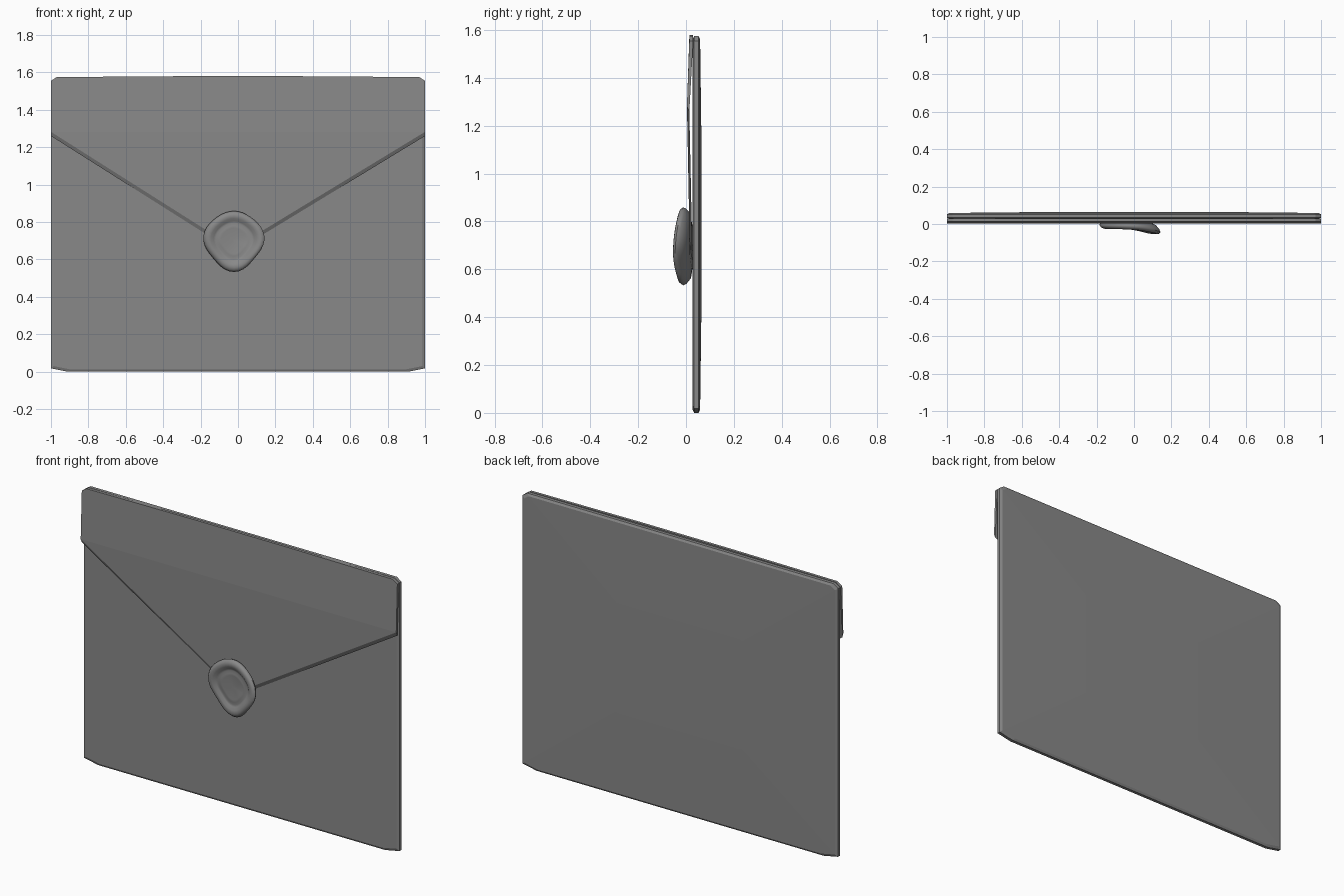
import bpy, bmesh, math

cube = bpy.data.objects.get("Cube")
if cube:
    bpy.data.objects.remove(cube)

paper_grey = bpy.data.materials.new("paper grey")
paper_grey.use_nodes = True
GREY = (0.25, 0.25, 0.25, 1)
paper_grey.diffuse_color = GREY
paper_grey.node_tree.nodes["Principled BSDF"].inputs["Base Color"].default_value = GREY


def loft(name, rings, smooth=0):
    """Bridge closed rings of points in order and cap both ends."""
    bm = bmesh.new()
    loops = [[bm.verts.new(p) for p in ring] for ring in rings]
    for a, b in zip(loops, loops[1:]):
        for i in range(len(a)):
            j = (i + 1) % len(a)
            bm.faces.new((a[i], a[j], b[j], b[i]))
    caps = [bm.faces.new(loops[0]), bm.faces.new(loops[-1])]
    return finish(name, bm, smooth)


def finish(name, bm, smooth=0):
    bmesh.ops.recalc_face_normals(bm, faces=bm.faces)
    mesh = bpy.data.meshes.new(name)
    bm.to_mesh(mesh)
    bm.free()
    mesh.materials.append(paper_grey)
    obj = bpy.data.objects.new(name, mesh)
    bpy.context.collection.objects.link(obj)
    if smooth:
        bpy.context.view_layer.objects.active = obj
        obj.select_set(True)
        bpy.ops.object.shade_smooth_by_angle(angle=math.radians(smooth))
        obj.select_set(False)
    return obj


def mirrored(half):
    """Close a right-hand outline with its reflection."""
    return half + [(-x, z) for x, z in reversed(half)]


# Envelope pouch: clipped corners, thin rounded rim, slightly puffed back
outline = mirrored([(0.91, 0.0), (1.0, 0.018), (1.0, 1.555), (0.97, 1.575)])
mid = 0.79
body_rings = [(0.028, 0.985), (0.034, 1.0), (0.052, 1.0), (0.059, 0.985), (0.065, 0.4)]
loft("envelope_body",
     [[(x * s, y, mid + (z - mid) * s) for x, z in outline] for y, s in body_rings])

# Closing flap: folds at the top, bows forward, narrows to a tip with a bevelled edge
bm = bmesh.new()


def flap_sheet(depths, lift):
    top_y, fold_y, tip_y = depths
    points = [(0.27, top_y, 1.58), (0.97, top_y, 1.575), (1.0, top_y, 1.555),
              (1.0, fold_y, 1.26 + lift), (-0.02, tip_y, 0.64 + lift),
              (-1.0, fold_y, 1.26 + lift), (-1.0, top_y, 1.555),
              (-0.97, top_y, 1.575), (-0.27, top_y, 1.58)]
    v = [bm.verts.new(p) for p in points]
    bm.faces.new((v[3], v[4], v[5]))
    bm.faces.new((v[0], v[1], v[2], v[3], v[5], v[6], v[7], v[8]))
    return v


front = flap_sheet((0.014, 0.004, 0.016), 0.022)
back = flap_sheet((0.03, 0.014, 0.027), 0)
for i in range(len(front)):
    j = (i + 1) % len(front)
    bm.faces.new((front[i], front[j], back[j], back[i]))
finish("envelope_flap", bm)

# Wax seal: uneven pressed disc with a thick rim, tilted out on its left side
# Profile pairs are radius fraction and depth, from the underside to the pressed centre
profile = [(0.05, 0.025), (0.55, 0.024), (0.85, 0.012), (0.97, -0.006), (1.0, -0.018),
           (0.95, -0.029), (0.86, -0.034), (0.75, -0.03), (0.66, -0.019),
           (0.59, -0.015), (0.5, -0.019), (0.42, -0.017), (0.05, -0.015)]
SIDES = 40


def seal_point(fraction, depth, a):
    radius = 0.157 + 0.006 * math.sin(3 * a) + 0.006 * math.cos(4 * a)
    tilt = -0.02 * math.cos(a) * fraction ** 2
    wave = -0.008 * math.cos(2 * a + 0.7) * fraction ** 2
    return (-0.022 + radius * fraction * math.cos(a), depth + tilt + wave,
            0.702 + radius * fraction * math.sin(a))


loft("wax_seal",
     [[seal_point(f, d, 2 * math.pi * i / SIDES) for i in range(SIDES)] for f, d in profile],
     smooth=60)
